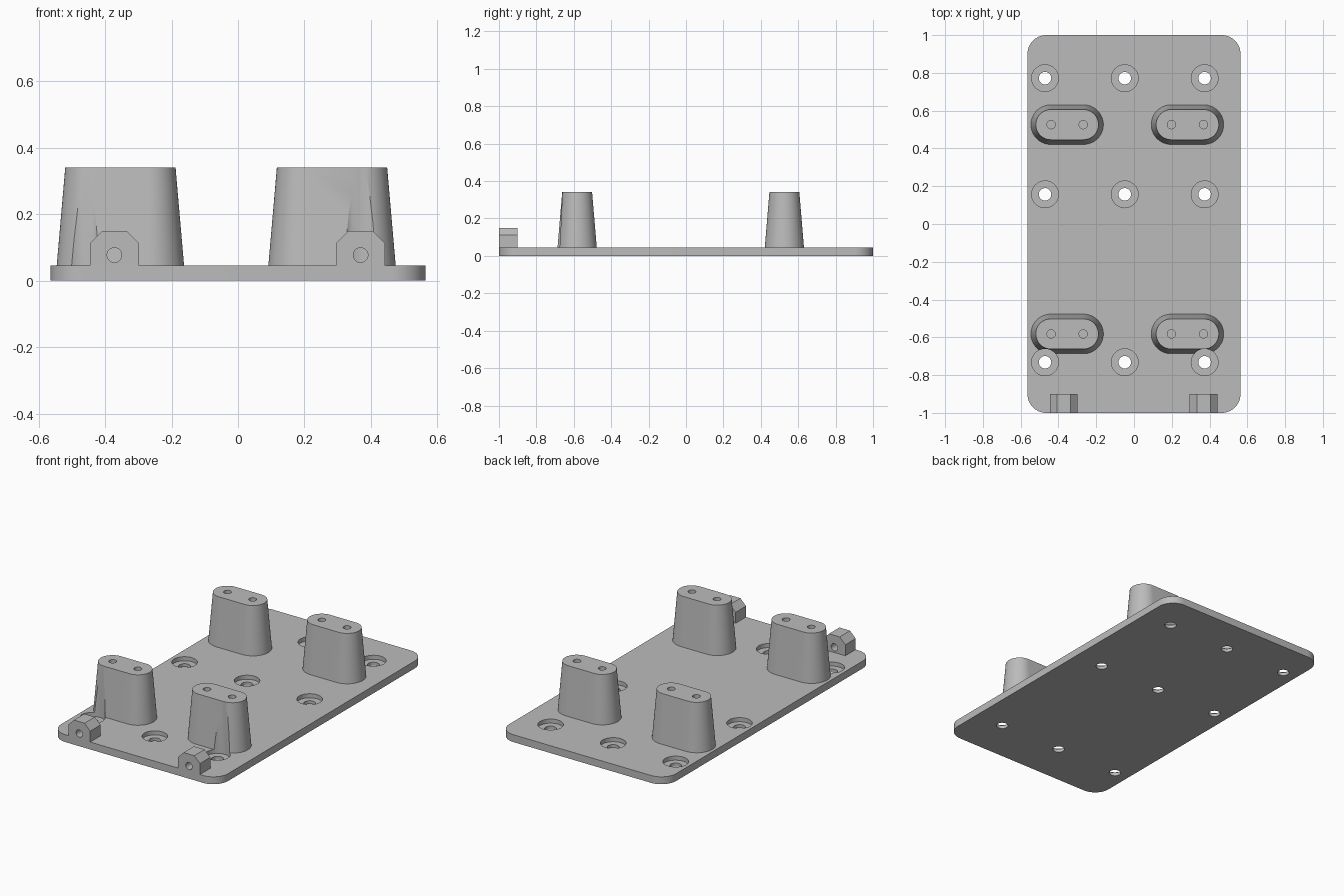
import bpy, bmesh, math
from mathutils import Matrix, Vector

cube = bpy.data.objects.get("Cube")
if cube:
    bpy.data.objects.remove(cube)

grey = bpy.data.materials.new("plain grey")
grey.use_nodes = True
COLOUR = (0.5, 0.5, 0.5, 1)
grey.diffuse_color = COLOUR
grey.node_tree.nodes["Principled BSDF"].inputs["Base Color"].default_value = COLOUR

PLATE_TOP, POST_TOP = 0.045, 0.341
SCREW_X, SCREW_Y = (-0.471, -0.049, 0.374), (0.772, 0.157, -0.732)
POST_X, POST_Y = (-0.354, 0.283), (-0.582, 0.526)


def rounded(hx, hy, r, z, n=16):
    """Outline of a rounded rectangle at height z."""
    pts = []
    for q, (sx, sy) in enumerate(((1, 1), (-1, 1), (-1, -1), (1, -1))):
        for i in range(n + 1):
            a = (q + i / n) * math.pi / 2
            pts.append(Vector((sx * (hx - r) + r * math.cos(a),
                               sy * (hy - r) + r * math.sin(a), z)))
    return pts


def circle(r, z, n=40):
    return [Vector((r * math.cos(2 * math.pi * i / n), r * math.sin(2 * math.pi * i / n), z))
            for i in range(n)]


def loft(bm, rings, matrix=Matrix()):
    """Skin a stack of matching outlines and cap both ends."""
    loops = [[bm.verts.new(matrix @ p) for p in ring] for ring in rings]
    for low, high in zip(loops, loops[1:]):
        for i in range(len(low)):
            j = (i + 1) % len(low)
            bm.faces.new((low[i], low[j], high[j], high[i]))
    bm.faces.new(loops[0][::-1])
    bm.faces.new(loops[-1])


def make(name, bm):
    bmesh.ops.remove_doubles(bm, verts=bm.verts, dist=1e-5)
    bmesh.ops.recalc_face_normals(bm, faces=bm.faces)
    mesh = bpy.data.meshes.new(name)
    bm.to_mesh(mesh)
    bm.free()
    mesh.materials.append(grey)
    obj = bpy.data.objects.new(name, mesh)
    bpy.context.collection.objects.link(obj)
    return obj


def cut(obj, *cutters):
    bpy.ops.object.select_all(action='DESELECT')
    bpy.context.view_layer.objects.active = obj
    obj.select_set(True)
    for cutter in cutters:
        mod = obj.modifiers.new("cut", 'BOOLEAN')
        mod.operation, mod.solver, mod.object = 'DIFFERENCE', 'EXACT', cutter
        bpy.ops.object.modifier_apply(modifier=mod.name)
    bpy.ops.object.shade_smooth_by_angle(angle=math.radians(25))


# Cutter for the counterbored screw holes, tall enough to notch the posts
bm = bmesh.new()
for x in SCREW_X:
    for y in SCREW_Y:
        loft(bm, [circle(0.033, -0.05), circle(0.033, 0.02), circle(0.071, 0.02),
                  circle(0.071, 0.5)], Matrix.Translation((x, y, 0)))
screw_cutter = make("screw_hole_cutter", bm)

# Cutter for the blind holes in the post tops
bm = bmesh.new()
for x in POST_X:
    for y in POST_Y:
        for dx in (-0.085, 0.085):
            loft(bm, [circle(0.022, POST_TOP - 0.15), circle(0.022, 0.5)],
                 Matrix.Translation((x + dx, y, 0)))
post_cutter = make("post_hole_cutter", bm)

# Base plate
bm = bmesh.new()
loft(bm, [rounded(0.564, 1, 0.1, 0), rounded(0.564, 1, 0.1, PLATE_TOP)])
cut(make("base_plate", bm), screw_cutter)

# Tapered posts
for y, end in zip(POST_Y, ("front", "back")):
    for x, side in zip(POST_X, ("right", "left")):
        bm = bmesh.new()
        loft(bm, [rounded(0.193, 0.106, 0.1059, PLATE_TOP - 0.015),
                  rounded(0.166, 0.08, 0.0799, POST_TOP)], Matrix.Translation((x, y, 0)))
        cutters = [post_cutter] + ([screw_cutter] if end == "front" else [])
        cut(make(f"{end}_{side}_post", bm), *cutters)

# Chamfered lugs on the front edge, each with a through hole
along_y = Matrix.Rotation(math.radians(90), 4, 'X')
outline = [(-0.074, 0.03), (0.074, 0.03), (0.074, 0.112), (0.036, 0.15), (-0.036, 0.15),
           (-0.074, 0.112)]
for x, side in ((-0.372, "right"), (0.369, "left")):
    bm = bmesh.new()
    loft(bm, [[Vector((x + u, y, z)) for u, z in outline] for y in (-1, -0.9)])
    lug = make(f"{side}_lug", bm)
    bm = bmesh.new()
    loft(bm, [circle(0.022, -0.1), circle(0.022, 0.1)],
         Matrix.Translation((x, -0.95, 0.077)) @ along_y)
    lug_cutter = make("lug_hole_cutter", bm)
    cut(lug, lug_cutter)
    bpy.data.objects.remove(lug_cutter)

for cutter in (screw_cutter, post_cutter):
    bpy.data.objects.remove(cutter)
